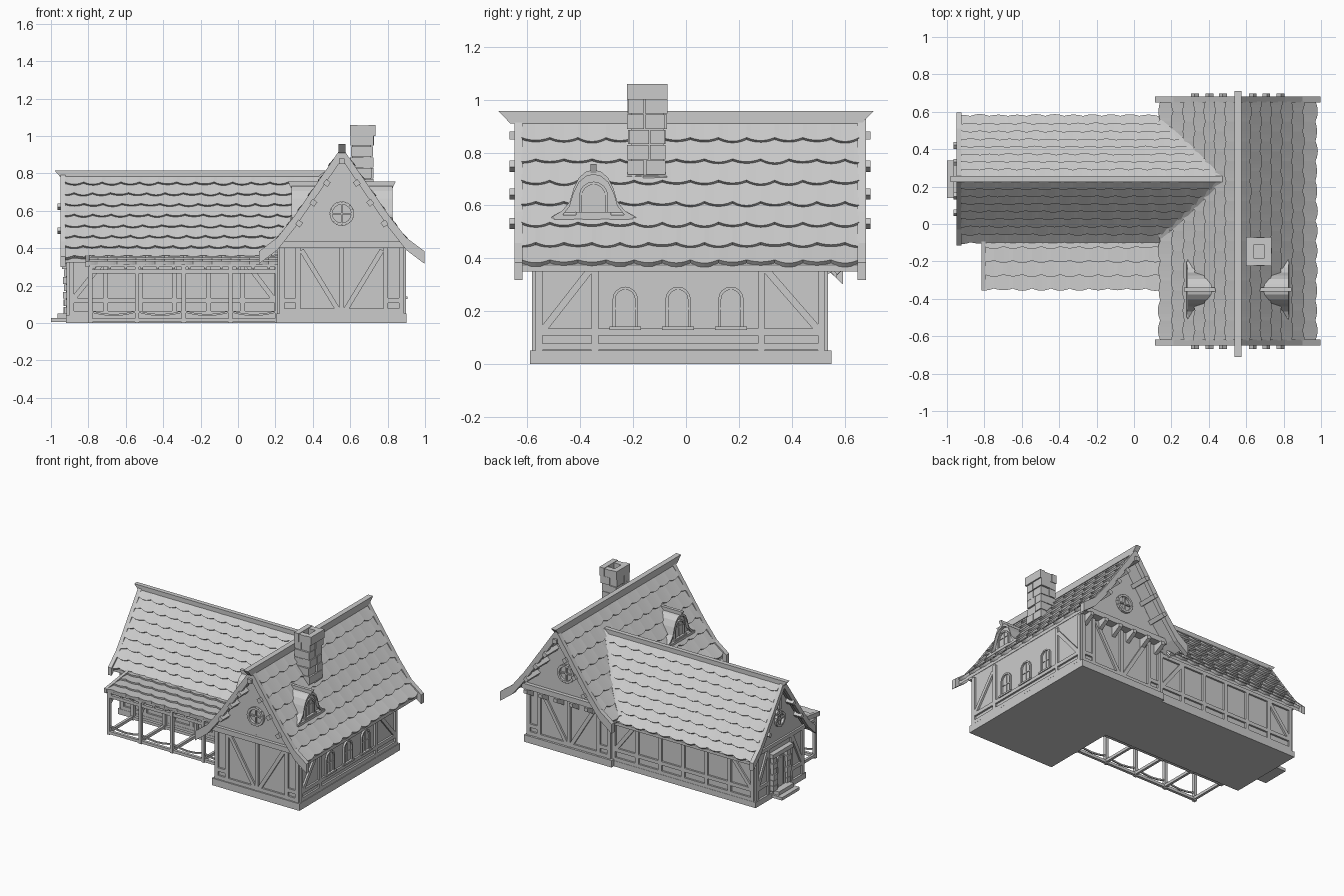
import bpy, bmesh, math, random
from mathutils import Vector as V

if "Cube" in bpy.data.objects:
    bpy.data.objects.remove(bpy.data.objects["Cube"])
random.seed(4)
X, Y, Z = V((1, 0, 0)), V((0, 1, 0)), V((0, 0, 1))
MX, WY = 0.555, 0.24                                   # ridge lines: main hall x, wing y
MAIN = [(0, .92), (.25, .555), (.345, .435), (.41, .375)]
WING = [(0, .795), (.2, .51), (.27, .415), (.33, .345)]


class Part:
    """Collects solids into one named object."""
    def __init__(self, name):
        self.name, self.bm = name, bmesh.new()

    def prism(self, pts, o, u, v, n):
        bm = self.bm
        a = [bm.verts.new(o + u * p + v * q) for p, q in pts]
        b = [bm.verts.new(k.co + n) for k in a]
        bm.faces.new(a)
        bm.faces.new(b[::-1])
        for i in range(len(a)):
            j = (i + 1) % len(a)
            bm.faces.new((a[i], b[i], b[j], a[j]))

    def box(self, x0, x1, y0, y1, z0, z1):
        self.prism([(x0, y0), (x1, y0), (x1, y1), (x0, y1)], Z * z0, X, Y, Z * (z1 - z0))

    def beam(self, p, q, w, t, n):
        p, q = V(p), V(q)
        d = (q - p).normalized()
        n = (n - d * n.dot(d)).normalized()
        s = d.cross(n)
        self.prism([(-w/2, -t/2), (w/2, -t/2), (w/2, t/2), (-w/2, t/2)], p, s, n, q - p)

    def wall(self, o, u, n, lines, w=.026, t=.022):
        for a, b, c, d in lines:
            self.beam(o + u*a + Z*b, o + u*c + Z*d, w, t, n)

    def done(self):
        bmesh.ops.recalc_face_normals(self.bm, faces=self.bm.faces)
        me = bpy.data.meshes.new(self.name)
        self.bm.to_mesh(me)
        self.bm.free()
        bpy.context.collection.objects.link(bpy.data.objects.new(self.name, me))


def z_at(prof, d):
    for (a, za), (b, zb) in zip(prof, prof[1:]):
        if d <= b:
            break
    return za + (zb - za) * (d - a) / (b - a)


def d_at(prof, z):
    for (a, za), (b, zb) in zip(prof, prof[1:]):
        if z >= zb:
            break
    return a + (b - a) * (za - z) / (za - zb)


def band(prof, top, bot):
    """Closed outline of a mirrored roof profile with thickness."""
    up = [(-d, z + top) for d, z in prof[:0:-1]] + [(d, z + top) for d, z in prof]
    return up + [(d, z - top - bot) for d, z in up[::-1]]


def shingles(name, prof, rows, place, a0, a1, pitch=.105, amp=.016, K=6):
    """Overlapping rows of round-ended shingles; a1 gives the row end at height z."""
    part = Part(name)
    bm = part.bm
    dmax = prof[-1][0]
    seg = [math.dist(p, q) for p, q in zip(prof, prof[1:])]

    def at(s):
        s *= sum(seg)
        for L, p, q in zip(seg, prof, prof[1:]):
            if s <= L + 1e-6:
                break
            s -= L
        return V(p).lerp(V(q), s / L)
    for r in range(rows):
        t, b = at(r / rows), at((r + 1) / rows)
        c = (b - t).normalized()
        nrm = V((-c.y, c.x))
        t = t - c * (.01 if r else 0)
        end = a1(t.y)
        n = max(1, round((end - a0) / pitch))
        dep = [amp * random.uniform(.7, 1.15) for _ in range(n + 1)]
        rings = []
        for k in range(n * K + 1):
            i, f = divmod(k + (K // 2) * (r % 2), K)
            e = b + c * (dep[min(i, n)] * (1 - (2*f/K - 1)**2) - amp * .6)
            a = a0 + (end - a0) * k / (n * K)
            rings.append([bm.verts.new(place(p.x, p.y, a)) for p in
                          (t + nrm*.003, e + nrm*.017, e - nrm*.004)])
        for p, q in zip(rings, rings[1:]):
            for i in range(3):
                j = (i + 1) % 3
                bm.faces.new((p[i], q[i], q[j], p[j]))
        bm.faces.new(rings[0])
        bm.faces.new(rings[-1][::-1])
    part.done()


def arch(w, z0, z1):
    zc = z1 - w
    return [(-w, z0)] + [(-w * math.cos(i*math.pi/8), zc + w * math.sin(i*math.pi/8)) for i in range(9)] + [(w, z0)]


def arch_window(part, o, u, n, w, z0, z1):
    part.prism(arch(w, z0, z1) + arch(w - .011, z0, z1 - .011)[::-1], o, u, Z, n * .013)
    part.prism(arch(w - .01, z0, z1 - .01), o, u, Z, n * .003)
    part.wall(o, u, n, [(0, z0, 0, z1 - .01), (.01 - w, z0 + .075, w - .01, z0 + .075)], .007, .016)
    part.wall(o, u, n, [(-w - .012, z0, w + .012, z0)], .012, .04)


def round_window(part, o, u, n, r):
    pt = [o + u*r*math.cos(i*math.pi/8) + Z*r*math.sin(i*math.pi/8) for i in range(17)]
    for p, q in zip(pt, pt[1:]):
        part.beam(p, q, .016, .03, n)
    part.beam(o - u*r, o + u*r, .009, .018, n)
    part.beam(o - Z*r, o + Z*r, .009, .018, n)


# Walls and stone plinths
w = Part("walls")
w.prism([(-.33, .02), (.33, .02), (.33, .41), (-.33, .41)], V((MX, -.57, 0)), X, Z, Y * 1.095)
w.prism([(-.33, .40), (.33, .40), (.33, .42), (.24, .53), (0, .885), (-.24, .53), (-.33, .42)],
        V((MX, -.582, 0)), X, Z, Y * 1.14)
w.prism([(-.27, .02), (.27, .02), (.27, .38), (.2, .475), (0, .76), (-.2, .475), (-.27, .38)],
        V((-.905, WY, 0)), Y, Z, X * 1.2)
w.done()
b = Part("plinth")
b.box(.205, .9, -.59, .55, 0, .05)
b.box(-.92, .22, -.045, .525, 0, .04)
b.done()

# Timber framing
t = Part("timber_frame")
gable = [(-.32, .05, -.32, .41), (.32, .05, .32, .41), (-.235, .05, -.235, .40), (.235, .05, .235, .40),
         (-.32, .12, -.235, .12), (.32, .12, .235, .12), (0, .05, 0, .45), (-.33, .065, .33, .065),
         (-.02, .07, -.215, .39), (.02, .07, .215, .39)]
for y, n in ((-.572, -Y), (.527, Y)):
    t.wall(V((MX, y, 0)), X, n, gable)
t.box(MX - .34, MX + .34, -.605, -.57, .4, .437)
t.box(MX - .34, MX + .34, .52, .585, .4, .437)
for i in range(6):                                    # jetty brackets at the back
    x = MX - .3 + i * .12
    t.prism([(.52, .4), (.6, .4), (.6, .375), (.52, .33)], V((x - .014, 0, 0)), Y, Z, X * .028)
side = [(y, .05, y, .4) for y in (-.557, -.345, .285, .512)]
side += [(-.56, .12, .515, .12), (-.56, .065, .515, .065), (-.54, .13, -.36, .36), (.5, .13, .3, .36)]
t.wall(V((MX + .332, 0, 0)), Y, X, side)
t.wall(V((MX - .332, 0, 0)), Y, -X, side[:2] + [(-.56, .12, -.05, .12), (-.54, .13, -.36, .36)])
long = [(-.89 + .183*i, .04, -.89 + .183*i, .37) for i in range(7)]
long += [(-.9, .12, .22, .12), (-.9, .35, .22, .35), (-.9, .052, .22, .052), (-.71, .34, -.88, .13), (.03, .34, .19, .13)]
for y, n in ((WY - .272, -Y), (WY + .272, Y)):
    t.wall(V((0, y, 0)), X, n, long)
end = [(s*a, .04, s*a, h) for s in (-1, 1) for a, h in ((.257, .38), (.13, .38))]
end += [(-.28, .37, .28, .37), (-.26, .12, -.13, .12), (.26, .12, .13, .12), (-.25, .13, -.14, .35),
        (.25, .13, .14, .35), (0, .6, 0, .74)]
t.wall(V((-.907, WY, 0)), Y, -X, end)
t.done()

# Roof decks, bargeboards, ridges
r = Part("roof_deck")
r.prism(band(MAIN, 0, .025), V((MX, -.63, 0)), X, Z, Y * 1.29)
r.prism(band(WING, 0, .022), V((-.93, WY, 0)), Y, Z, X * 1.1)
r.done()
g = Part("bargeboards")
mb = MAIN[:-1] + [(.442, .362)]
wb = WING[:-1] + [(.355, .335)]
g.prism(band(mb, .022, .045), V((MX, -.65, 0)), X, Z, Y * .032)
g.prism(band(mb, .022, .045), V((MX, .65, 0)), X, Z, Y * .032)
g.prism(band(wb, .02, .035), V((-.95, WY, 0)), Y, Z, X * .028)
g.prism([(-.355, .3), (-.05, .335), (-.05, .37), (-.355, .33)], V((-.815, 0, 0)), Y, Z, X * .022)
for s in (-1, 1):                                     # purlin ends under the rakes
    for d in (0, .08, .152, .228):
        if d or s > 0:
            z = z_at(MAIN, d) - .055
            for y0, y1 in ((-.668, -.57), (.55, .698)):
                g.beam((MX + s*d, y0, z), (MX + s*d, y1, z), .03, .03, V((s*.8 if d else 0, 0, .6)))
    for d in (.09, .18):
        z = z_at(WING, d) - .045
        g.beam((-.965, WY + s*d, z), (-.9, WY + s*d, z), .026, .026, V((0, s*.8, .6)))
g.done()
k = Part("ridge_beams")
k.prism([(-.71, .957), (.71, .957), (.665, .91), (-.665, .91)], V((MX - .019, 0, 0)), Y, Z, X * .038)
k.prism([(-.98, .815), (.48, .815), (.48, .775), (-.945, .775)], V((0, WY - .016, 0)), X, Z, Y * .032)
for s in (-1, 1):                                     # valley trims
    pts = [V((MX - d_at(MAIN, z), WY + s*d_at(WING, z), z + .014)) for z in (.79, .51, .42, .37)]
    for p, q in zip(pts, pts[1:]):
        k.beam(p, q, .022, .022, Z)
k.done()

# Shingle rows
for s, nm in ((-1, "left"), (1, "right")):
    shingles("main_shingles_" + nm, MAIN, 7, lambda d, z, a: V((MX + s*d, a, z)), -.622, lambda z: .655)
for s, nm in ((-1, "front"), (1, "back")):
    shingles("wing_shingles_" + nm, WING, 8, lambda d, z, a: V((a, WY + s*d, z)), -.925,
             lambda z: MX - d_at(MAIN, max(z, .375)), .1, .014)
shingles("porch_shingles", [(0, .352), (.3, .315)], 4, lambda d, z, a: V((a, -.05 - d, z)), -.8, lambda z: .215, .1, .012)

# Open porch
p = Part("porch_frame")
p.prism([(-.345, .3), (-.03, .34), (-.03, .353), (-.345, .313)], V((-.8, 0, 0)), Y, Z, X * 1.01)
xs = [-.79 + .25*i for i in range(5)]
for x in xs:
    for y in (-.33, -.06):
        p.box(x - .011, x + .011, y - .011, y + .011, 0, .3)
    for z in (.02, .275):
        p.beam((x, -.34, z), (x, -.04, z), .018, .02, Z)
    p.beam((x, -.33, .21), (x, -.26, .275), .014, .014, X)
for y in (-.33, -.06):
    p.beam((-.8, y, .275), (.22, y, .275), .02, .022, Z)
    p.beam((-.8, y, .015), (.22, y, .015), .02, .02, Z)
for x0, x1 in zip(xs, xs[1:]):                        # sagging low rails
    pt = [V((x0 + (x1 - x0)*i/4, -.33, .062 - .02*math.sin(i*math.pi/4))) for i in range(5)]
    for a, c in zip(pt, pt[1:]):
        p.beam(a, c, .01, .01, Z)
for i in range(12):                                   # rafters
    p.beam((-.77 + i*.085, -.345, .297), (-.77 + i*.085, -.04, .333), .014, .018, Z)
p.done()

# Windows
q = Part("windows")
for y in (-.23, -.03, .17):
    arch_window(q, V((MX + .33, y, 0)), Y, X, .048, .135, .292)
round_window(q, V((MX, -.585, .585)), X, -Y, .058)
round_window(q, V((MX, .56, .585)), X, Y, .058)
round_window(q, V((-.908, WY, .53)), Y, -X, .045)
q.done()

# Dormers with bell-shaped roofs
bell = [(0, .735), (.028, .728), (.055, .705), (.075, .665), (.09, .615), (.118, .58), (.16, .555)]
for s, nm in ((-1, "left"), (1, "right")):
    d = Part("dormer_" + nm)
    o = V((MX, -.35, 0))
    n = X * s
    d.prism(band(bell, 0, .018), o + n*.06, Y, Z, n * .21)
    d.prism([(-.13, .55)] + [(-a, z - .014) for a, z in bell[5:0:-1]] + [(a, z - .014) for a, z in bell[:6]] + [(.13, .55)],
            o + n*.06, Y, Z, n * .19)
    d.prism([(.1, .757), (.288, .757), (.272, .722), (.1, .722)], o - Y*.011, n, Z, Y * .022)
    d.beam(o + n*.26 + V((0, -.15, .553)), o + n*.26 + V((0, .15, .553)), .02, .03, n)
    arch_window(d, o + n*.25, Y, n, .055, .568, .69)
    d.done()

# Stone chimney with hollow cap
c = Part("chimney")
cx, cy = .66, -.147
c.box(cx - .05, cx + .05, cy - .062, cy + .062, .6, 1.01)
for i in range(7):
    z = .6 + i*.058
    o = .004*(i - 3)*.5
    f = random.uniform(-.02, .02)
    for sx, sy in ((-1, -1), (-1, 1), (1, -1), (1, 1)):
        j, m = random.uniform(-.005, .005), random.uniform(-.005, .005)
        x, y = sorted((o + f, o + sx*(.061 + j))), sorted((f + .003*sy, sy*(.072 + m)))
        c.box(cx + x[0], cx + x[1], cy + y[0], cy + y[1], z, z + .054)
for s in (-1, 1):
    c.box(cx + .008 + min(s*.03, s*.068), cx + .008 + max(s*.03, s*.068), cy - .077, cy + .077, 1.0, 1.06)
    c.box(cx - .025, cx + .04, cy + min(s*.035, s*.075), cy + max(s*.035, s*.075), 1.0, 1.056)
c.done()

# Door with stone jambs, lintel and steps
e = Part("door_and_steps")
o = V((-.905, WY, 0))
e.prism(arch(.055, .05, .27), o, Y, Z, -X * .012)
for a in (-.03, 0, .03):
    e.wall(o - X*.012, Y, -X, [(a, .05, a, .255)], .004, .006)
for s in (-1, 1):
    for i in range(6):
        h = .05 + i*.04
        y = WY + s*.078
        k = .018 + random.uniform(0, .008)
        e.box(-.905 - k - .006, -.9, y - k, y + k, h, h + .037)
e.box(-.94, -.9, WY - .115, WY + .115, .29, .32)
e.box(-1, -.9, WY - .1, WY + .1, .005, .026)
e.box(-.965, -.9, WY - .085, WY + .085, .026, .052)
e.done()
